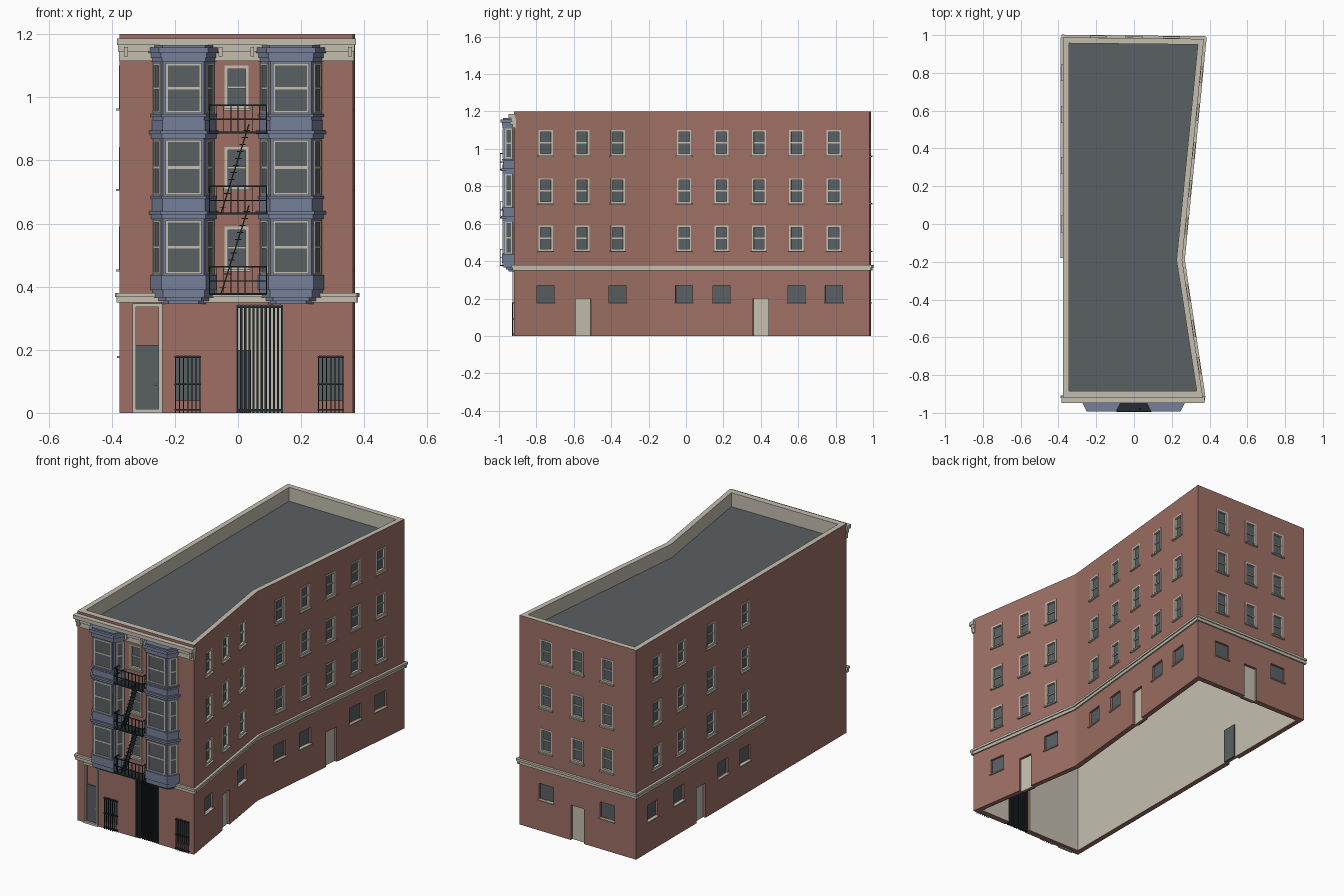
import bpy, bmesh
from mathutils import Vector, Matrix

old = bpy.data.objects.get("Cube")
if old:
    bpy.data.objects.remove(old, do_unlink=True)


def material(name, *srgb):
    lin = [((c + 0.055) / 1.055) ** 2.4 for c in srgb] + [1.0]
    m = bpy.data.materials.new(name)
    m.use_nodes = True
    m.diffuse_color = lin
    m.node_tree.nodes["Principled BSDF"].inputs["Base Color"].default_value = lin
    return m


BRICK = material("brick", 0.62, 0.44, 0.395)
CREAM = material("cream stone", 0.77, 0.75, 0.69)
DARK = material("dark slate", 0.35, 0.375, 0.39)
BLUE = material("bay blue", 0.46, 0.50, 0.60)
IRON = material("black iron", 0.15, 0.175, 0.19)

parts = {}


def mesh_of(name, mat):
    return parts.setdefault(name, (bmesh.new(), [mat]))[0]


def box(name, mat, M, x, y, z):
    """Box between pairs of limits, in the frame M."""
    bm = mesh_of(name, mat)
    size = Matrix.Diagonal((x[1] - x[0], y[1] - y[0], z[1] - z[0], 1))
    mid = Matrix.Translation((sum(x) / 2, sum(y) / 2, sum(z) / 2))
    bmesh.ops.create_cube(bm, size=1, matrix=M @ mid @ size)


def prism(name, mat, pts, z0, z1):
    bm = mesh_of(name, mat)
    lo, hi = ([bm.verts.new((a, b, z)) for a, b in pts] for z in (z0, z1))
    bm.faces.new(lo[::-1])
    bm.faces.new(hi)
    for i in range(len(pts)):
        j = (i + 1) % len(pts)
        bm.faces.new((lo[i], lo[j], hi[j], hi[i]))


class Wall:
    """Frame with x along the wall, y into the wall and z up."""

    def __init__(self, p, q):
        self.p, self.q = Vector(p), Vector(q)
        d = self.q - self.p
        self.length = d.length
        u = d.normalized()
        self.axis = 0 if abs(d.x) > abs(d.y) else 1
        self.M = Matrix(((u.x, -u.y, 0, p[0]), (u.y, u.x, 0, p[1]),
                         (0, 0, 1, 0), (0, 0, 0, 1)))

    def at(self, c):
        a = self.axis
        return (c - self.p[a]) / (self.q[a] - self.p[a]) * self.length


def frame(name, mat, M, x, y, z, t):
    """Rectangular surround of width t."""
    for a, b in ((x[0], x[0] + t), (x[1] - t, x[1])):
        box(name, mat, M, (a, b), y, z)
    for a, b in ((z[0], z[0] + t), (z[1] - t, z[1])):
        box(name, mat, M, (x[0] + t, x[1] - t), y, (a, b))


def sash(wall, c, z0, z1, w=0.076):
    u = wall.at(c)
    x, z = (u - w / 2, u + w / 2), (z0, z1)
    box("cutter", BRICK, wall.M, x, (-0.02, 0.018), z)
    box("window_glass", DARK, wall.M, x, (0.011, 0.0185), z)
    frame("window_frames", CREAM, wall.M, x, (-0.002, 0.0185), z, 0.01)
    m = (z0 + z1) / 2
    box("window_frames", CREAM, wall.M, x, (0.005, 0.0185), (m - 0.004, m + 0.004))
    box("window_sills", CREAM, wall.M, (x[0] - 0.006, x[1] + 0.006), (-0.011, 0.01), (z0 - 0.007, z0))


def low_window(wall, c):
    u = wall.at(c)
    x, z = (u - 0.046, u + 0.046), (0.18, 0.27)
    box("cutter", BRICK, wall.M, x, (-0.02, 0.018), z)
    box("window_glass", DARK, wall.M, x, (0.012, 0.0185), z)
    box("window_sills", CREAM, wall.M, (x[0] - 0.005, x[1] + 0.005), (-0.009, 0.01), (0.174, 0.18))


def side_door(wall, c):
    u = wall.at(c)
    x = (u - 0.042, u + 0.042)
    box("cutter", BRICK, wall.M, x, (-0.02, 0.02), (-0.05, 0.2))
    box("side_doors", CREAM, wall.M, x, (0.015, 0.0205), (0, 0.2))
    box("inner_doors", DARK, wall.M, x, (0.025, 0.038), (0.001, 0.2))


# Hollow shell with parapet, roof and open base
outer = [(-0.375, -0.92), (0.365, -0.92), (0.255, -0.19), (0.37, 0.98), (-0.375, 0.988)]
inner = [(-0.345, -0.885), (0.332, -0.885), (0.225, -0.19), (0.338, 0.95), (-0.345, 0.957)]
shell = bmesh.new()
parts["brick_shell"] = (shell, [BRICK, CREAM, DARK])
rings = [[shell.verts.new((a, b, z)) for a, b in pts] for pts, z in
         ((inner, 1.09), (inner, 0), (outer, 0), (outer, 1.2), (inner, 1.2), (inner, 1.12))]
for (r, s), slot in zip(zip(rings, rings[1:]), (1, 0, 0, 1, 1)):
    for i in range(5):
        j = (i + 1) % 5
        shell.faces.new((r[i], r[j], s[j], s[i])).material_index = slot
shell.faces.new(rings[0]).material_index = 1
shell.faces.new(rings[-1]).material_index = 2

front, right_a, right_b, back, left = (Wall(outer[i], outer[(i + 1) % 5]) for i in range(5))

# Upper windows
FLOORS = ((0.455, 0.59), (0.71, 0.843), (0.965, 1.10))
columns = ((front, (-0.004,)), (right_a, (-0.75, -0.555, -0.365)),
           (right_b, (-0.01, 0.19, 0.39, 0.59, 0.79)),
           (back, (-0.19, 0.0, 0.2)), (left, (0.8, 0.58, 0.31, 0.0)))
for wall, places in columns:
    for c in places:
        for z0, z1 in FLOORS:
            sash(wall, c, z0, z1)

# Ground floor windows and doors
for wall, places, door in ((right_a, (-0.75, -0.365), -0.55), (right_b, (-0.01, 0.19, 0.59, 0.79), 0.4),
                           (back, (-0.19, 0.2), 0.0), (left, (0.84, 0.6, 0.2, 0.0), 0.4)):
    for c in places:
        low_window(wall, c)
    side_door(wall, door)

# String course around the walls
for wall, a, b in ((front, -0.01, front.length + 0.012), (right_a, 0, right_a.length),
                   (right_b, 0, right_b.length + 0.01), (back, -0.01, back.length + 0.01),
                   (left, 0, left.at(-0.18)), (left, left.length - 0.012, left.length)):
    box("string_course", CREAM, wall.M, (a, b), (-0.008, 0.005), (0.35, 0.369))
    box("string_course", CREAM, wall.M, (a, b), (-0.014, 0.005), (0.367, 0.38))

# Front cornice and brackets
W = Matrix.Identity(4)
for z0, z1, d in ((1.115, 1.145, 0.008), (1.145, 1.165, 0.016), (1.165, 1.186, 0.028)):
    box("cornice", CREAM, W, (-0.375 - d * 0.3, 0.365 + d * 0.3), (-0.92 - d, -0.91), (z0, z1))
for x in (-0.355, -0.055, 0.045, 0.355):
    box("cornice_brackets", CREAM, W, (x - 0.006, x + 0.006), (-0.942, -0.91), (1.13, 1.16))


# Bay windows
def bay_outline(cx, g):
    b, f, y = 0.1 + g, 0.065 + g * 0.7, -0.975 - g
    return [(cx - b, -0.915), (cx - f, y), (cx + f, y), (cx + b, -0.915)]


BAY_FLOORS = ((0.44, 0.61), (0.69, 0.865), (0.95, 1.108))
for cx in (-0.172, 0.168):
    tiers = [(0.345, 0.355, -0.025), (0.355, 0.365, -0.012), (0.365, 0.39, 0.002),
             (0.39, 0.43, 0.008), (0.43, 1.15, 0), (1.125, 1.14, 0.01), (1.14, 1.158, 0.018),
             (1.158, 1.165, 0.004)]
    for z0, z1 in BAY_FLOORS:
        tiers += [(z0 - 0.012, z0 - 0.003, 0.008), (z1 + 0.005, z1 + 0.018, 0.006)]
    for z0, z1 in BAY_FLOORS[:2]:
        tiers += [(z1 + 0.018, z1 + 0.03, 0.013), (z1 + 0.03, z0 + 0.238, 0.003)]
    for z0, z1, g in tiers:
        prism("bay_windows", BLUE, bay_outline(cx, g), z0, z1)
    pts = bay_outline(cx, 0)
    for p, q, w in zip(pts, pts[1:], (0.044, 0.114, 0.044)):
        face = Wall(p, q)
        m = face.length / 2
        x = (m - w / 2, m + w / 2)
        for z0, z1 in BAY_FLOORS:
            h = (z0 + z1) / 2
            box("bay_glass", DARK, face.M, x, (-0.0015, 0.002), (z0, z1))
            frame("bay_frames", CREAM, face.M, x, (-0.005, 0.002), (z0, z1), 0.007)
            box("bay_frames", CREAM, face.M, x, (-0.004, 0.002), (h - 0.004, h + 0.004))

# Fire escape platforms, railings and stairs
LEVELS = (0.373, 0.628, 0.885)
Y0, Y1, X = -0.995, -0.92, 0.09
R = 0.002
for z in LEVELS:
    box("escape_platforms", IRON, W, (-X, X), (Y0, Y1), (z, z + 0.007))
    for h in (0.045, 0.09):
        s = (z + h - R, z + h + R)
        box("escape_railings", IRON, W, (-X, X), (Y0, Y0 + 2 * R), s)
        for x in (-X, X):
            box("escape_railings", IRON, W, (x - R, x + R), (Y0, Y1), s)
    for i in range(9):
        x = -X + i * X / 4
        box("escape_railings", IRON, W, (x - R * 0.7, x + R * 0.7), (Y0, Y0 + 2 * R), (z, z + 0.09))
    for x in (-X, X):
        for y in (-0.97, -0.945):
            box("escape_railings", IRON, W, (x - R, x + R), (y - R, y + R), (z, z + 0.09))
for z0, z1 in zip(LEVELS, LEVELS[1:]):
    a, b = Vector((-0.055, 0, z0)), Vector((0.035, 0, z1 + 0.03))
    for i in range(1, 13):
        p = a.lerp(b, i / 13)
        box("escape_treads", IRON, W, (p.x - 0.01, p.x + 0.01), (-0.98, -0.945), (p.z, p.z + 0.003))
    d = b - a
    tilt = Matrix.Translation(a) @ d.to_track_quat("Z", "Y").to_matrix().to_4x4()
    for y in (-0.98, -0.945):
        box("escape_stringers", IRON, Matrix.Translation((0, y, 0)) @ tilt,
            (-0.002, 0.002), (-0.002, 0.002), (0, d.length))

# Entrance with surround, recessed door and knob
frame("entrance_surround", CREAM, W, (-0.335, -0.24), (-0.928, -0.915), (-0.0001, 0.347), 0.012)
box("cutter", BRICK, W, (-0.323, -0.252), (-0.95, -0.9), (-0.05, 0.335))
box("entrance_door", DARK, W, (-0.323, -0.252), (-0.906, -0.899), (0, 0.215))
bmesh.ops.create_uvsphere(mesh_of("door_knob", CREAM), u_segments=8, v_segments=6, radius=0.004,
                          matrix=Matrix.Translation((-0.262, -0.909, 0.09)))

# Open gateway with iron bars
box("cutter", BRICK, W, (-0.005, 0.142), (-0.95, -0.86), (-0.05, 0.342))
for i in range(12):
    x = -0.003 + i * 0.0130
    box("gate_bars", IRON, W, (x - 0.0035, x + 0.0035), (-0.918, -0.9), (0, 0.342))
for z in (0.004, 0.332):
    box("gate_bars", IRON, W, (-0.005, 0.142), (-0.914, -0.904), (z, z + 0.008))

# Barred street windows
for x0 in (-0.198, 0.255):
    x1 = x0 + 0.078
    box("cutter", BRICK, W, (x0, x1), (-0.95, -0.902), (0.04, 0.18))
    box("window_glass", DARK, W, (x0, x1), (-0.908, -0.901), (0.04, 0.18))
    for i in range(7):
        x = x0 + i * (x1 - x0) / 6
        box("window_bars", IRON, W, (x - 0.0015, x + 0.0015), (-0.929, -0.925), (0, 0.18))
    for z in (0.008, 0.088, 0.174):
        box("window_bars", IRON, W, (x0 - 0.003, x1 + 0.003), (-0.93, -0.919), (z, z + 0.005))

# Make the objects
made = {}
for name, (bm, mats) in parts.items():
    bmesh.ops.recalc_face_normals(bm, faces=bm.faces)
    me = bpy.data.meshes.new(name)
    bm.to_mesh(me)
    bm.free()
    for m in mats:
        me.materials.append(m)
    made[name] = bpy.data.objects.new(name, me)
    bpy.context.scene.collection.objects.link(made[name])

# Cut the openings into the shell
cutter, wall_shell = made["cutter"], made["brick_shell"]
cutter.hide_render = True
mod = wall_shell.modifiers.new("openings", "BOOLEAN")
mod.operation, mod.solver, mod.object = "DIFFERENCE", "EXACT", cutter
bpy.context.view_layer.objects.active = wall_shell
bpy.ops.object.modifier_apply(modifier=mod.name)
bpy.data.objects.remove(cutter, do_unlink=True)
